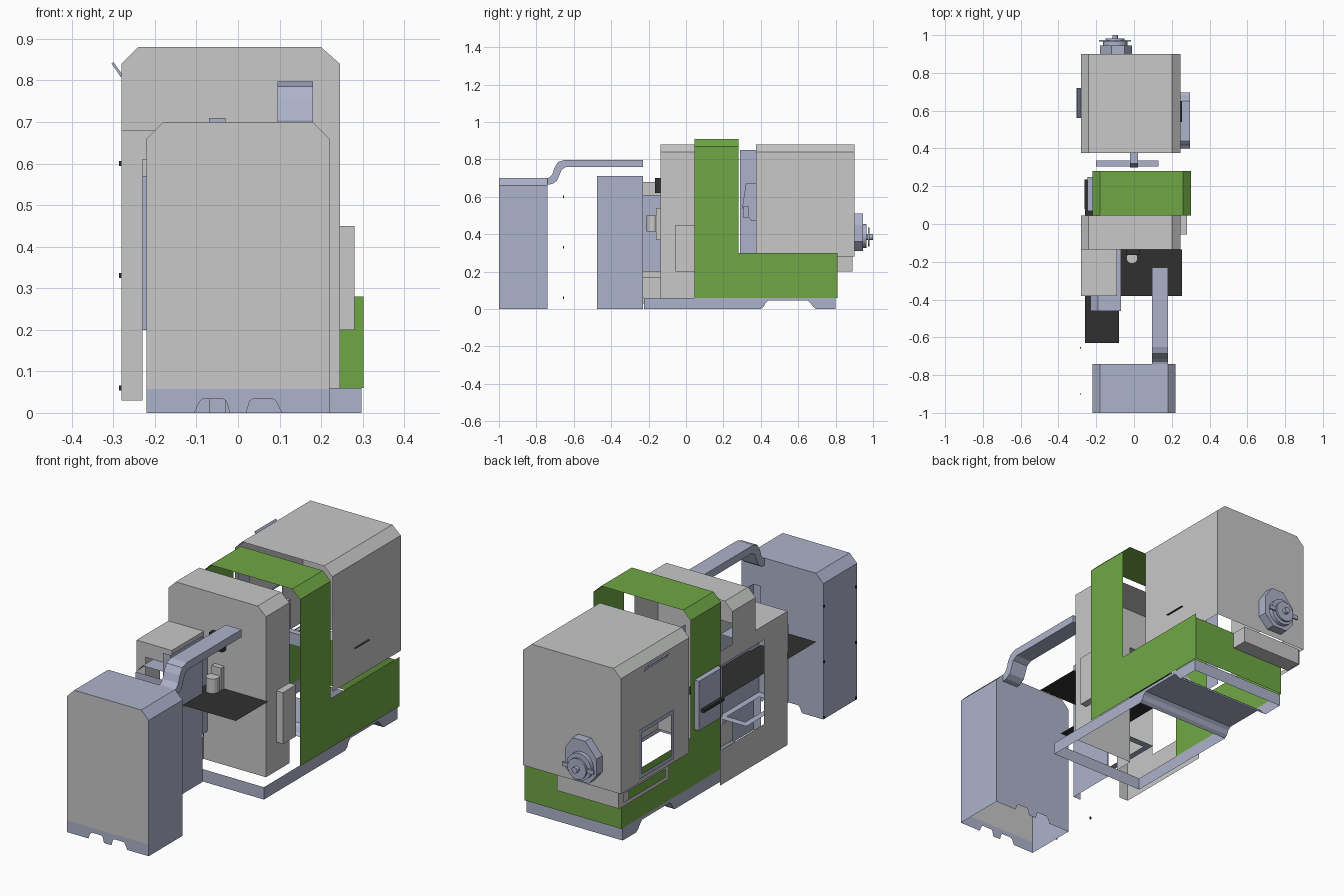
import bpy, math
from mathutils import Vector


def material(name, rgb):
    m = bpy.data.materials.new(name)
    m.diffuse_color = (*rgb, 1)
    return m


GREY = material("light grey", (0.57, 0.58, 0.57))
LAV = material("lavender grey", (0.42, 0.45, 0.60))
GREEN = material("green", (0.16, 0.39, 0.06))
BLACK = material("black", (0.03, 0.03, 0.03))


def build(name, faces, mat, centre=None):
    """Mesh from face outlines, every face turned away from the centre."""
    pts = [Vector(p) for f in faces for p in f]
    if centre is None:
        centre = [(min(p[i] for p in pts) + max(p[i] for p in pts)) / 2 for i in range(3)]
    centre = Vector(centre)
    verts, index, polys = [], {}, []
    for f in faces:
        f = [Vector(p) for p in f]
        n = Vector()
        for a, b in zip(f, f[1:] + f[:1]):
            n += a.cross(b)
        if n.dot(sum(f, Vector()) / len(f) - centre) < 0:
            f.reverse()
        ids = []
        for p in f:
            k = tuple(round(v, 4) for v in p)
            if k not in index:
                index[k] = len(verts)
                verts.append(k)
            ids.append(index[k])
        polys.append(ids)
    me = bpy.data.meshes.new(name)
    me.from_pydata(verts, [], polys)
    me.materials.append(mat)
    ob = bpy.data.objects.new(name, me)
    bpy.context.collection.objects.link(ob)
    return ob


def at(axis, c, u, v):
    p = [u, v]
    p.insert(axis, c)
    return tuple(p)


def flat(axis, c, outline):
    return [at(axis, c, u, v) for u, v in outline]


def rect(axis, c, u0, u1, v0, v1):
    return flat(axis, c, [(u0, v0), (u1, v0), (u1, v1), (u0, v1)])


def holed(axis, c, u0, u1, v0, v1, a0, a1, b0, b1):
    """Rectangular sheet with a rectangular opening."""
    return [rect(axis, c, u0, u1, v0, b0), rect(axis, c, u0, u1, b1, v1),
            rect(axis, c, u0, a0, b0, b1), rect(axis, c, a1, u1, b0, b1)]


def strip(axis, outline, c0, c1):
    """Sheet swept along an axis from an open outline."""
    return [[at(axis, c0, *a), at(axis, c1, *a), at(axis, c1, *b), at(axis, c0, *b)]
            for a, b in zip(outline, outline[1:])]


def prism(axis, outline, c0, c1):
    return strip(axis, outline + outline[:1], c0, c1) + [flat(axis, c0, outline), flat(axis, c1, outline)]


def box(name, x0, x1, y0, y1, z0, z1, mat):
    return build(name, prism(2, [(x0, y0), (x1, y0), (x1, y1), (x0, y1)], z0, z1), mat)


def disc(name, x, z, r, y0, y1, mat, n=32):
    ring = [(x + r * math.cos(2 * math.pi * i / n), z + r * math.sin(2 * math.pi * i / n)) for i in range(n)]
    return build(name, prism(1, ring, y0, y1), mat)


MID = (0, 0.1, 0.4)

# front cabinet: lavender shell, grey door, open feet
hood = [(-0.22, 0.057), (-0.22, 0.66), (-0.18, 0.70), (0.18, 0.70), (0.22, 0.66), (0.22, 0.057)]
build("cabinet_shell", strip(1, hood, -1, -0.74) + [flat(1, -0.74, hood)], LAV, (0, -0.87, 0.35))
build("cabinet_door", [flat(1, -1, hood)], GREY, (0, -0.87, 0.35))
foot = [(-0.22, 0), (-0.105, 0), (-0.092, 0.028), (-0.085, 0.033), (-0.035, 0.033), (-0.028, 0.028),
        (-0.02, 0), (0.02, 0), (0.028, 0.028), (0.035, 0.033), (0.085, 0.033), (0.092, 0.028),
        (0.105, 0), (0.22, 0), (0.22, 0.057), (-0.22, 0.057)]
build("cabinet_feet", [flat(1, y, foot) for y in (-1, -0.74)]
      + [rect(0, x, -1, -0.74, 0, 0.057) for x in (-0.22, 0.22)], LAV)
for y in (-0.90, -0.655):
    for z in (0.06, 0.33, 0.60):
        box("hinge", -0.286, -0.28, y - 0.003, y + 0.003, z - 0.006, z + 0.006, BLACK)

# swan-neck arm from the cabinet
arm = [(-0.74, 0.665), (-0.715, 0.668), (-0.69, 0.685), (-0.675, 0.72), (-0.665, 0.745), (-0.64, 0.76),
       (-0.23, 0.76), (-0.23, 0.797), (-0.65, 0.797), (-0.685, 0.785), (-0.703, 0.755), (-0.715, 0.72),
       (-0.73, 0.703), (-0.74, 0.70)]
build("arm", prism(0, arm, 0.095, 0.18), LAV)

# base skirt with arched tunnel
arch = [(0.40, 0), (0.415, 0.012), (0.425, 0.032), (0.44, 0.045), (0.65, 0.045), (0.665, 0.032),
        (0.68, 0.012), (0.695, 0)]
side = [(-0.225, 0)] + arch + [(0.80, 0), (0.80, 0.06), (-0.225, 0.06)]
build("base_skirt", [flat(0, x, side) for x in (-0.22, 0.297)]
      + [rect(1, y, -0.22, 0.297, 0, 0.06) for y in (-0.225, 0.80)], LAV)
build("base_tunnel", strip(0, arch, -0.22, 0.297), LAV, (0.04, 0.55, 0.5))

# green frame: L-shaped sides, hoop top, back wall
ell = [(0.045, 0.06), (0.81, 0.06), (0.81, 0.30), (0.28, 0.30), (0.28, 0.87), (0.045, 0.87)]
hoop = [(-0.22, 0.87), (-0.18, 0.91), (0.26, 0.91), (0.302, 0.87)]
build("green_frame", [flat(0, x, ell) for x in (-0.22, 0.302)] + strip(1, hoop, 0.045, 0.28)
      + [rect(1, 0.81, -0.22, 0.302, 0.06, 0.28)], GREEN, (0.04, 0.3, 0.3))

# front housing
top = [(-0.28, 0.68), (-0.28, 0.84), (-0.24, 0.88), (0.20, 0.88), (0.245, 0.84), (0.245, 0.06)]
front = [(-0.28, 0.68), (-0.28, 0.84), (-0.24, 0.88), (0.20, 0.88), (0.245, 0.84), (0.245, 0.06),
         (-0.09, 0.06), (-0.09, 0.68)]
build("front_housing", strip(1, top, -0.135, 0.045) + [flat(1, -0.135, front)], GREY, (0, 0, 0.45))
box("side_cover", 0.245, 0.28, -0.055, 0.045, 0.20, 0.45, GREY)

# left extension with open service windows
build("left_extension",
      holed(0, -0.28, -0.38, 0.14, 0.03, 0.68, -0.20, 0.13, 0.20, 0.61)
      + [rect(2, 0.68, -0.28, -0.09, -0.38, -0.135), rect(0, -0.09, -0.38, -0.135, 0.61, 0.68),
         rect(0, -0.09, -0.23, -0.135, 0.06, 0.17), rect(1, -0.38, -0.28, -0.23, 0.03, 0.68),
         rect(1, -0.38, -0.23, -0.09, 0.61, 0.68)], GREY, (-0.18, -0.1, 0.35))
build("hopper", [rect(2, 0.61, -0.19, -0.07, -0.46, -0.135), rect(0, -0.07, -0.46, -0.135, 0.20, 0.61),
                 rect(1, -0.46, -0.23, -0.07, 0.20, 0.57)]
      + strip(1, [(-0.23, 0.57), (-0.19, 0.61)], -0.46, -0.135), LAV, (-0.15, -0.3, 0.4))
build("hopper_frame", holed(2, 0.20, -0.23, -0.07, -0.46, -0.135, -0.20, -0.10, -0.42, -0.17), LAV, MID)
build("divider_sheet", [rect(0, -0.03, -0.475, -0.23, 0, 0.71), rect(1, -0.475, -0.07, -0.03, 0, 0.71)],
      LAV, (-0.12, -0.3, 0.35))

# black work table sheets
build("work_table", [rect(2, 0.43, -0.07, 0.255, -0.38, -0.135), rect(2, 0.43, -0.26, -0.08, -0.63, -0.38),
                     rect(2, 0.43, -0.26, -0.07, -0.38, 0.14), rect(2, 0.43, 0.24, 0.255, 0.54, 0.65)],
      BLACK, (0, 0, 0))

# rear housing with left window
rear = [(-0.28, 0.84), (-0.24, 0.88), (0.20, 0.88), (0.245, 0.84), (0.245, 0.28)]
back = [(-0.28, 0.28)] + rear
build("rear_housing", strip(1, rear, 0.375, 0.90) + [flat(1, 0.90, back)]
      + holed(0, -0.28, 0.375, 0.90, 0.28, 0.84, 0.51, 0.755, 0.31, 0.53), GREY, (0, 0.6, 0.5))
build("window_frame", holed(0, -0.284, 0.50, 0.765, 0.30, 0.54, 0.52, 0.745, 0.32, 0.52), LAV, MID)
build("tilted_panel", prism(1, [(-0.282, 0.808), (-0.279, 0.815), (-0.30, 0.845), (-0.304, 0.84)],
                            0.56, 0.72), LAV)
box("rear_tray", -0.26, 0.07, 0.81, 0.89, 0.20, 0.28, GREY)
build("rear_tray_side", holed(0, -0.265, 0.51, 0.89, 0.20, 0.28, 0.54, 0.86, 0.22, 0.26), GREY, MID)

# rear drive with hand wheel
motor = [(-0.18, 0.36), (-0.14, 0.31), (-0.06, 0.31), (-0.01, 0.36), (-0.01, 0.45), (-0.05, 0.51),
         (-0.12, 0.51), (-0.18, 0.44)]
build("drive_housing", prism(1, motor, 0.90, 0.945), LAV)
disc("drive_drum", -0.10, 0.39, 0.065, 0.945, 0.965, LAV)
disc("drive_wheel", -0.10, 0.385, 0.05, 0.972, 0.982, LAV)
disc("drive_axle", -0.10, 0.385, 0.015, 0.965, 1.0, LAV, 16)
box("drive_bar", -0.185, -0.015, 0.966, 0.974, 0.375, 0.395, LAV)

# parts between frame and rear housing
build("inner_sheet", [rect(0, -0.20, 0.29, 0.375, 0.30, 0.85)], LAV, (-1, 0.3, 0.5))
box("tool_carrier", -0.20, 0.13, 0.305, 0.335, 0.49, 0.55, LAV)
build("tool_bracket", prism(0, [(0.30, 0.54), (0.32, 0.67), (0.375, 0.67), (0.375, 0.47), (0.35, 0.47)],
                            -0.02, 0.02), LAV)

# control panel on the left of the frame
box("control_panel", -0.245, -0.22, 0.07, 0.25, 0.33, 0.57, LAV)
box("control_keys", -0.262, -0.245, 0.08, 0.235, 0.415, 0.43, BLACK)

# cup and nozzle in front of the housing
box("nozzle_head", -0.04, 0.03, -0.165, -0.135, 0.62, 0.70, BLACK)
box("cup_holder", -0.03, 0.02, -0.16, -0.135, 0.37, 0.54, GREY)
ring = [(-0.01 + 0.03 * math.cos(i * math.pi / 10), -0.18 + 0.03 * math.sin(i * math.pi / 10)) for i in range(20)]
build("cup", prism(2, ring, 0.415, 0.50), GREY)
